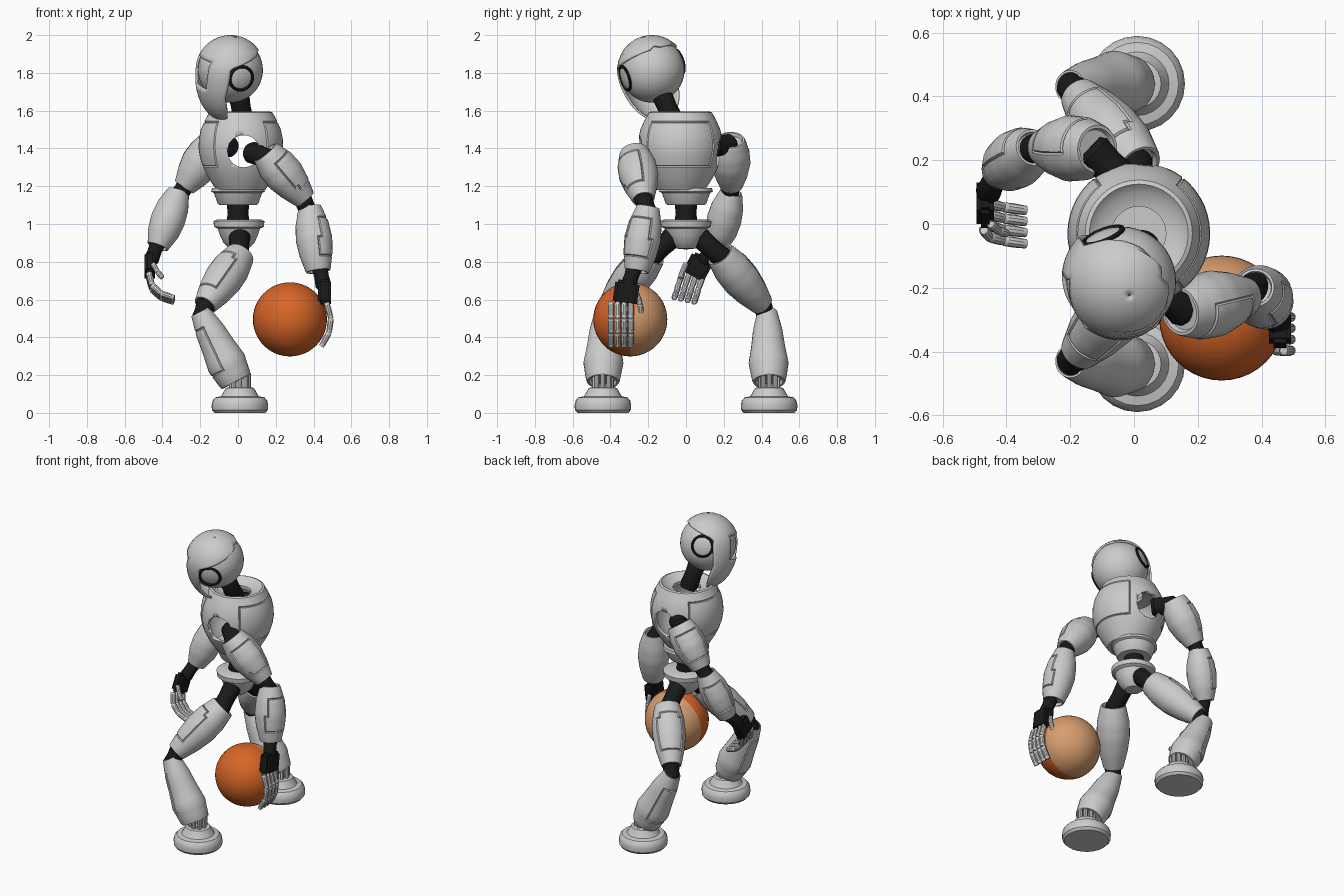
import bpy, bmesh, math
from mathutils import Vector, Matrix

cube = bpy.data.objects.get("Cube")
if cube:
    bpy.data.objects.remove(cube)


def material(name, rgb):
    m = bpy.data.materials.new(name)
    m.use_nodes = True
    m.diffuse_color = (*rgb, 1)
    for n in m.node_tree.nodes:
        if n.type == 'BSDF_PRINCIPLED':
            n.inputs["Base Color"].default_value = (*rgb, 1)
            n.inputs["Roughness"].default_value = 0.6
    return m


SHELL = material("shell grey", (0.6, 0.6, 0.6))
BLACK = material("joint black", (0.01, 0.01, 0.01))
ORANGE = material("ball orange", (0.68, 0.13, 0.02))
PEACH = material("ball peach", (0.68, 0.34, 0.16))


def finish(name, bm, *mats):
    for f in bm.faces:
        f.smooth = True
    for e in bm.edges:
        e.smooth = e.calc_face_angle(0) < 0.6
    me = bpy.data.meshes.new(name)
    bm.to_mesh(me)
    bm.free()
    ob = bpy.data.objects.new(name, me)
    for m in mats:
        me.materials.append(m)
    bpy.context.scene.collection.objects.link(ob)
    return ob


def groove(bm, out, lo, hi, axis, start):
    """Cut a panel line around the faces that look towards out."""
    out = Vector(out).normalized()
    faces = []
    for f in bm.faces:
        rel = f.calc_center_median() - start
        h = rel.dot(axis)
        side = rel - axis * h
        if lo < h < hi and f.normal.dot(out) > 0.6 and side.dot(out) > 0:
            faces.append(f)
    if faces:
        for depth in (-0.006, 0.006):
            bmesh.ops.inset_region(bm, faces=faces, thickness=0.005, depth=depth, use_even_offset=True)


def lathe(name, prof, mat, start=(0, 0, 0), axis=(0, 0, 1), seg=32, closed=False, panels=()):
    """Revolve (radius, height) points around an axis."""
    start, axis = Vector(start), Vector(axis).normalized()
    rot = axis.to_track_quat('Z', 'Y').to_matrix().to_4x4()
    bm = bmesh.new()
    rings = []
    for r, h in prof:
        ring = []
        for i in range(seg):
            a = math.tau * i / seg
            ring.append(bm.verts.new((r * math.cos(a), r * math.sin(a), h)))
        rings.append(ring)
    pairs = list(zip(rings, rings[1:]))
    if closed:
        pairs.append((rings[-1], rings[0]))
    for p, q in pairs:
        for i in range(seg):
            j = (i + 1) % seg
            bm.faces.new((p[i], p[j], q[j], q[i]))
    bmesh.ops.remove_doubles(bm, verts=bm.verts[:], dist=1e-5)
    bmesh.ops.transform(bm, matrix=Matrix.Translation(start) @ rot, verts=bm.verts[:])
    bmesh.ops.recalc_face_normals(bm, faces=bm.faces[:])
    bm.normal_update()
    for out, lo, hi in panels:
        groove(bm, out, lo, hi, axis, start)
    return finish(name, bm, mat)


def limb(name, a, b, radii, mat=SHELL, out=None, seg=28):
    """Hollow-ended shell from a to b with evenly spaced radii."""
    a, b = Vector(a), Vector(b)
    size = (b - a).length
    n = len(radii) - 1
    body = []
    for i in range(3 * n + 1):
        k = min(i // 3, n - 1)
        t = i / 3 - k
        body.append((radii[k] * (1 - t) + radii[k + 1] * t, size * (0.03 + 0.94 * i / (3 * n))))
    r0, r1 = radii[0], radii[-1]
    first = [(0, size * 0.05), (r0 * 0.75, size * 0.05), (r0 * 0.82, 0), (r0 * 0.94, 0)]
    last = [(r1 * 0.94, size), (r1 * 0.82, size), (r1 * 0.75, size * 0.95), (0, size * 0.95)]
    panels = [(out, size * 0.2, size * 0.82)] if out else []
    return lathe(name, first + body + last, mat, a, b - a, seg, panels=panels)


def joint(name, a, b, r):
    """Black flexible link with rounded ends."""
    a, b = Vector(a), Vector(b)
    d = (b - a).length
    prof = [(0, 0), (r * 0.8, 0), (r, d * 0.12), (r * 0.92, d * 0.5), (r, d * 0.88), (r * 0.8, d), (0, d)]
    return lathe(name, prof, BLACK, a, b - a, 20)


def ball(name, centre, r, mats):
    bm = bmesh.new()
    bmesh.ops.create_uvsphere(bm, u_segments=40, v_segments=24, radius=r,
                              matrix=Matrix.Translation(centre))
    if len(mats) > 1:
        co, no = Vector(centre) + Vector((0, 0.02, 0)), Vector((0, 1, -0.12))
        bmesh.ops.bisect_plane(bm, geom=bm.verts[:] + bm.edges[:] + bm.faces[:], plane_co=co, plane_no=no)
        for f in bm.faces:
            f.material_index = int((f.calc_center_median() - co).dot(no) > 0)
    return finish(name, bm, *mats)


def palm(name, centre, size, tilt):
    bm = bmesh.new()
    m = Matrix.Translation(centre) @ Matrix.Rotation(tilt, 4, 'X') @ Matrix.Diagonal((*size, 1))
    bmesh.ops.create_cube(bm, size=1, matrix=m)
    bmesh.ops.bevel(bm, geom=bm.edges[:], offset=0.014, segments=2, affect='EDGES')
    return finish(name, bm, BLACK)


def finger(name, points, r):
    for i, (a, b) in enumerate(zip(points, points[1:])):
        limb(f"{name}_segment_{i + 1}", a, b, (r, r * 1.05, r * 0.92), seg=10)


# Head: skull, ears and a face mask, in a tilted frame
HEAD = Vector((-0.04, -0.18, 1.815))
side = Vector((-0.35, 0.88, 0.27)).normalized()
face = Vector((-0.92, -0.38, 0.04))
face = (face - side * face.dot(side)).normalized()
up = side.cross(face).normalized()
if up.z < 0:
    up = -up
ball("skull", HEAD, 0.172, [SHELL])
for label, s in (("front", -1), ("back", 1)):
    prof = [(0, 0.1), (0.072, 0.1), (0.072, 0.163), (0.062, 0.168), (0.052, 0.158), (0, 0.158)]
    lathe(label + "_ear", prof, BLACK, HEAD, side * s, 28)


def mask_rim(u):
    """How far back the mask reaches at height u."""
    if u > 0.05:
        return 0.07 - 0.2 * min(1, (u - 0.05) / 0.08)
    return 0.07 if u > -0.08 else 0.07 * max(0, (u + 0.185) / 0.105)


bm = bmesh.new()
rows, cols, R = 28, 24, 0.185
grid = []
for i in range(rows + 1):
    th = 0.02 + (math.pi - 0.04) * i / rows
    rho, u = R * math.sin(th), R * math.cos(th)
    reach = math.acos(max(-1, min(1, mask_rim(u) / rho)))
    if u < 0:
        u *= 1.5
    row = []
    for j in range(cols + 1):
        az = reach * (2 * j / cols - 1)
        row.append(bm.verts.new(HEAD + face * rho * math.cos(az) + side * rho * math.sin(az) + up * u))
    grid.append(row)
for i in range(rows):
    for j in range(cols):
        window = 11 <= i < 17 and 7 <= j < 17
        if not window:
            bm.faces.new((grid[i][j], grid[i + 1][j], grid[i + 1][j + 1], grid[i][j + 1]))
bmesh.ops.remove_doubles(bm, verts=bm.verts[:], dist=1e-5)
bmesh.ops.recalc_face_normals(bm, faces=bm.faces[:])
mask = finish("face_mask", bm, SHELL)
mod = mask.modifiers.new("thickness", 'SOLIDIFY')
mod.thickness, mod.offset = 0.012, -1
joint("neck", (0.03, -0.06, 1.53), (0, -0.14, 1.71), 0.056)

# Torso: hollow shell with a shoulder opening through both sides
prof = [(0.0, 1.18), (0.13, 1.18), (0.15, 1.21), (0.175, 1.25), (0.2, 1.3), (0.216, 1.35), (0.224, 1.4),
        (0.222, 1.45), (0.212, 1.5), (0.192, 1.545), (0.168, 1.59), (0.155, 1.595), (0.13, 1.57),
        (0.085, 1.56), (0.085, 1.54), (0.15, 1.53), (0.19, 1.48), (0.202, 1.4), (0.19, 1.33),
        (0.16, 1.26), (0.13, 1.22), (0, 1.22)]
torso = lathe("torso", prof, SHELL, (0.015, -0.03, 0), seg=48,
              panels=[((1, 0, 0), 1.28, 1.56), ((-1, 0, 0), 1.28, 1.56)])
cutter = lathe("shoulder_cutter", [(0, -0.5), (0.085, -0.5), (0.085, 0.5), (0, 0.5)], BLACK,
               (0.03, 0, 1.385), (0, 1, 0), 32)
cutter.hide_render = True
cutter.hide_viewport = True
cutter.display_type = 'WIRE'
mod = torso.modifiers.new("shoulder opening", 'BOOLEAN')
mod.operation, mod.solver, mod.object = 'DIFFERENCE', 'EXACT', cutter

# Waist and pelvis
lathe("waist_cup", [(0, 1.1), (0.1, 1.1), (0.108, 1.11), (0.128, 1.165), (0.142, 1.172), (0.138, 1.19),
                    (0, 1.19)], SHELL, seg=40)
joint("waist", (0, 0, 0.99), (0, 0, 1.13), 0.06)
lathe("pelvis", [(0, 0.865), (0.05, 0.87), (0.082, 0.9), (0.1, 0.94), (0.112, 0.975), (0.132, 0.985),
                 (0.135, 1.015), (0.115, 1.025), (0, 1.025)], SHELL, (0.005, 0, 0), seg=40)

# Legs, mirrored front to back
for label, s in (("front", -1), ("back", 1)):
    def P(x, y, z):
        return Vector((x, s * y, z))
    joint(label + "_hip", P(0.01, 0.05, 0.95), P(0, 0.215, 0.8), 0.057)
    limb(label + "_thigh", P(0.015, 0.18, 0.84), P(-0.175, 0.405, 0.57), (0.08, 0.1, 0.102, 0.088, 0.064),
         out=P(-0.5, 0.6, 0.4))
    joint(label + "_knee", P(-0.165, 0.395, 0.59), P(-0.195, 0.435, 0.49), 0.053)
    limb(label + "_shin", P(-0.2, 0.43, 0.535), P(-0.01, 0.44, 0.165), (0.056, 0.078, 0.09, 0.106, 0.09),
         out=P(-0.9, 0.3, -0.4))
    for i in range(8):
        a = math.tau * i / 8
        rod = P(0.01 + 0.045 * math.cos(a), 0.44 + 0.045 * math.sin(a), 0.11)
        lathe(f"{label}_ankle_rod_{i + 1}", [(0, 0), (0.013, 0), (0.013, 0.1), (0, 0.1)], SHELL, rod, seg=8)
    foot = [(0, 0), (0.135, 0), (0.148, 0.015), (0.15, 0.04), (0.145, 0.065), (0.13, 0.082), (0.1, 0.088),
            (0.092, 0.1), (0.075, 0.132), (0.06, 0.135), (0, 0.135)]
    lathe(label + "_foot", foot, SHELL, P(0.01, 0.44, 0), seg=24)

# Front arm
joint("front_shoulder", (0.06, -0.17, 1.385), (0.175, -0.285, 1.335), 0.058)
limb("front_upper_arm", (0.145, -0.275, 1.38), (0.355, -0.225, 1.13), (0.08, 0.102, 0.105, 0.088, 0.062),
     out=(0.6, -0.6, 0.5))
joint("front_elbow", (0.33, -0.235, 1.16), (0.388, -0.19, 1.03), 0.05)
limb("front_forearm", (0.38, -0.2, 1.09), (0.425, -0.26, 0.75), (0.064, 0.088, 0.097, 0.088, 0.068),
     out=(1, -0.4, 0))
joint("front_wrist", (0.43, -0.27, 0.78), (0.455, -0.31, 0.66), 0.042)
palm("front_palm", (0.458, -0.317, 0.635), (0.07, 0.13, 0.13), -0.15)
for i in range(4):
    y = -0.397 + 0.035 * i
    finger(f"front_finger_{i + 1}", [(0.468, y, 0.585), (0.492, y, 0.5), (0.482, y, 0.425), (0.442, y, 0.352)], 0.016)
finger("front_thumb", [(0.45, -0.26, 0.63), (0.456, -0.243, 0.575), (0.45, -0.238, 0.53)], 0.014)

# Back arm
joint("back_shoulder", (-0.03, 0.13, 1.41), (-0.14, 0.24, 1.42), 0.058)
limb("back_upper_arm", (-0.115, 0.235, 1.445), (-0.285, 0.24, 1.195), (0.08, 0.1, 0.104, 0.088, 0.062),
     out=(-0.6, 0.6, 0.5))
joint("back_elbow", (-0.265, 0.24, 1.225), (-0.325, 0.23, 1.13), 0.05)
limb("back_forearm", (-0.315, 0.24, 1.17), (-0.425, 0.165, 0.88), (0.062, 0.085, 0.092, 0.084, 0.06),
     out=(-0.7, 0.7, 0))
joint("back_wrist", (-0.425, 0.165, 0.9), (-0.462, 0.09, 0.8), 0.04)
palm("back_palm", (-0.467, 0.065, 0.775), (0.055, 0.125, 0.12), -0.5)
for i in range(4):
    off = Vector((0, 0.035 * (i - 1.5), -0.008 * (i - 1.5)))
    path = [(-0.472, 0.035, 0.73), (-0.455, 0.012, 0.665), (-0.41, 0, 0.622), (-0.338, -0.01, 0.597)]
    finger(f"back_finger_{i + 1}", [Vector(p) + off for p in path], 0.016)
finger("back_thumb", [(-0.45, 0.0, 0.79), (-0.425, -0.02, 0.745), (-0.4, -0.03, 0.715)], 0.014)

# Ball held by the front hand
ball("ball", (0.275, -0.295, 0.495), 0.196, [ORANGE, PEACH])
